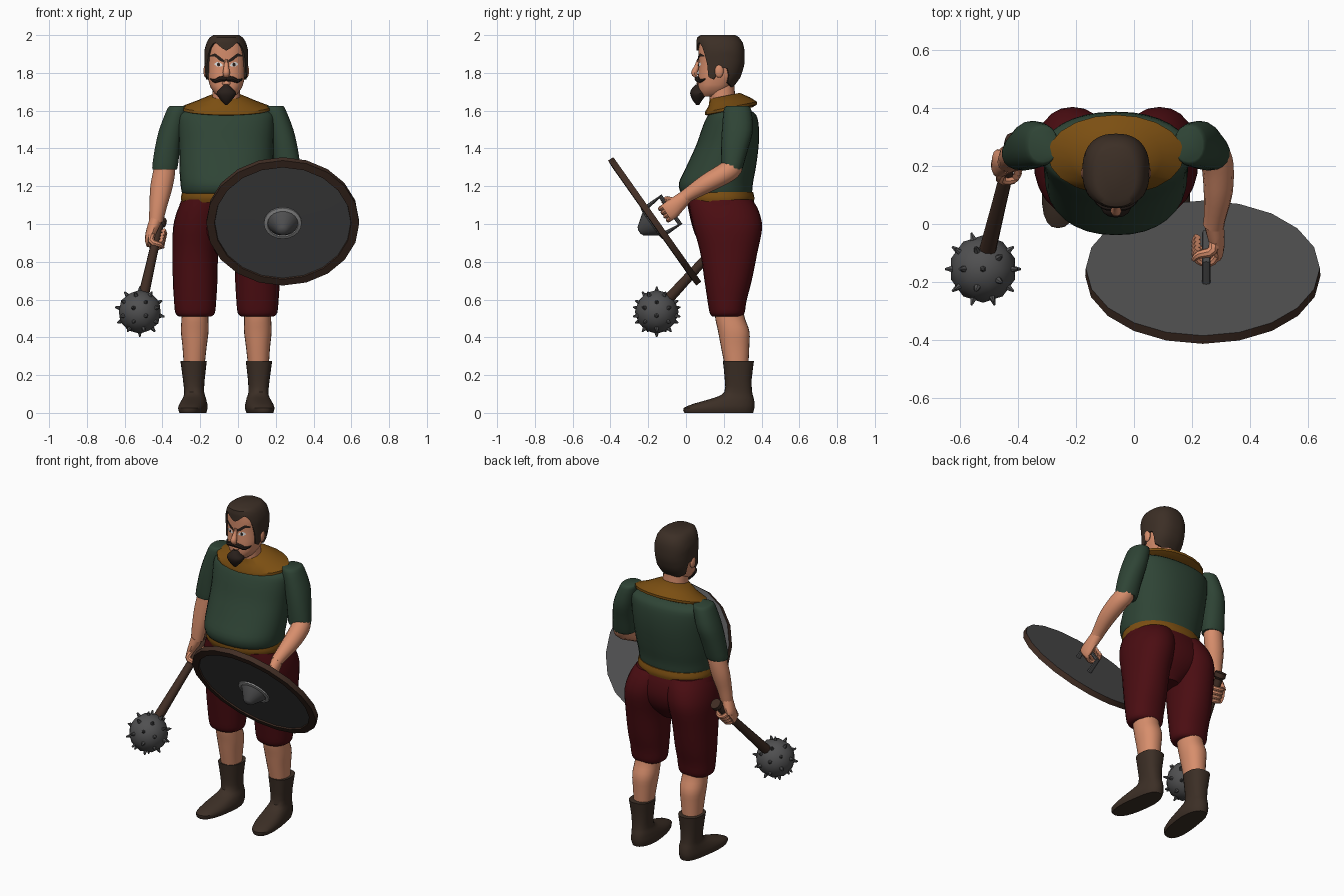
import bpy, bmesh, math
from mathutils import Vector as V

if "Cube" in bpy.data.objects:
    bpy.data.objects.remove(bpy.data.objects["Cube"])

CX = -0.062  # body centre line


def mat(name, *c):
    m = bpy.data.materials.new(name)
    m.diffuse_color = (*c, 1)
    m.use_nodes = True
    m.node_tree.nodes["Principled BSDF"].inputs["Base Color"].default_value = m.diffuse_color
    return m


SKIN = mat("skin", .68, .27, .15)
BROWN = mat("brown", .045, .028, .019)
DARK = mat("dark_brown", .022, .014, .011)
GREEN = mat("green_cloth", .028, .058, .036)
MUSTARD = mat("mustard_cloth", .2, .078, .006)
RED = mat("dark_red_cloth", .07, .004, .006)
GREY = mat("grey_metal", .08, .08, .082)
LIGHT = mat("light_metal", .35, .35, .35)
WOOD = mat("wood", .053, .027, .018)
WHITE = mat("eye_white", .75, .75, .75)


def finish(name, bm, mats):
    bmesh.ops.recalc_face_normals(bm, faces=bm.faces)
    me = bpy.data.meshes.new(name)
    bm.to_mesh(me)
    bm.free()
    for m in mats:
        me.materials.append(m)
    ob = bpy.data.objects.new(name, me)
    bpy.context.collection.objects.link(ob)
    return ob


def skin_rings(name, rings, mats, bands=None, caps=True):
    """Bridge equal-sized rings of points; bands gives a material per band."""
    bm = bmesh.new()
    vs = [[bm.verts.new(p) for p in r] for r in rings]
    n = len(vs[0])
    for i in range(len(vs) - 1):
        for j in range(n):
            k = (j + 1) % n
            f = bm.faces.new((vs[i][j], vs[i][k], vs[i + 1][k], vs[i + 1][j]))
            f.material_index = bands[i] if bands else 0
    if caps:
        for ring, b in ((vs[0], 0), (vs[-1], -1)):
            bm.faces.new(ring).material_index = bands[b] if bands else 0
    return finish(name, bm, mats)


def sample(rows, sub):
    """Catmull-Rom through rows of numbers."""
    out = []
    for i in range(len(rows) - 1):
        a, b, c, d = (rows[max(0, min(len(rows) - 1, i + k))] for k in (-1, 0, 1, 2))
        for s in range(sub):
            t = s / sub
            out.append([.5 * (2 * q + (r - p) * t + (2 * p - 5 * q + 4 * r - w) * t * t
                              + (3 * q - p - 3 * r + w) * t ** 3) for p, q, r, w in zip(a, b, c, d)])
    return out + [list(rows[-1])]


def oval(a, e):
    """Superellipse point, angle 0 faces the front."""
    s, c = math.sin(a), math.cos(a)
    return math.copysign(abs(s) ** (2 / e), s), -math.copysign(abs(c) ** (2 / e), c)


def body(name, secs, m, side=1, e=2.2, n=24, sub=3, slope=0, splay=0):
    """Stack of level sections: height, side offset, half width, front y, back y."""
    rings = []
    for z, d, rx, f, b in sample(secs, sub):
        r = []
        for j in range(n):
            u, v = oval(math.tau * j / n, e)
            y = (f + b) / 2 + v * (b - f) / 2
            r.append((CX + side * (d + u * rx + splay * max(0, .25 - y)), y, z + slope * (y - .24)))
        rings.append(r)
    return skin_rings(name, rings, [m])


def tube(name, pts, m, ref, n=12, sub=3):
    """Tube through points: x, y, z, radius along ref, radius across."""
    rows = sample(pts, sub)
    rings = []
    for i, (x, y, z, ra, rb) in enumerate(rows):
        t = (V(rows[min(i + 1, len(rows) - 1)][:3]) - V(rows[max(i - 1, 0)][:3])).normalized()
        X = (V(ref) - t * t.dot(V(ref))).normalized()
        Y = t.cross(X)
        rings.append([V((x, y, z)) + X * ra * math.cos(a) + Y * rb * math.sin(a)
                      for a in (math.tau * j / n for j in range(n))])
    return skin_rings(name, rings, [m])


def ellipsoid(name, c, r, m):
    bm = bmesh.new()
    bmesh.ops.create_uvsphere(bm, u_segments=14, v_segments=8, radius=1)
    for v in bm.verts:
        v.co = V(c) + V(v.co[i] * r[i] for i in range(3))
    return finish(name, bm, [m])


# Torso, belt, collar and neck
body("shirt", [(1.155, 0, .225, -.01, .345), (1.17, 0, .236, -.03, .35), (1.22, 0, .243, -.037, .355),
               (1.3, 0, .248, 0, .37), (1.42, 0, .25, .055, .385), (1.52, 0, .255, .09, .385),
               (1.58, 0, .25, .12, .37), (1.605, 0, .2, .16, .33)], GREEN, n=32)
body("belt", [(1.115, 0, .236, -.01, .358), (1.14, 0, .24, -.02, .362), (1.17, 0, .234, -.02, .355)],
     MUSTARD, n=32)
body("collar", [(1.595, 0, .2, .13, .35), (1.605, 0, .235, .1, .376), (1.62, 0, .235, .1, .376),
                (1.65, 0, .16, .12, .34), (1.685, 0, .09, .125, .285)], MUSTARD, e=2, sub=1, n=20, slope=.2)
body("neck", [(1.58, 0, .08, .13, .28), (1.66, 0, .074, .125, .262), (1.76, 0, .072, .12, .255)], SKIN)

# Breeches
body("hips", [(.84, 0, .06, .13, .29), (.92, 0, .18, .06, .355), (1.0, 0, .25, .03, .38),
              (1.08, 0, .253, .012, .372), (1.14, 0, .232, 0, .35)], RED, n=32)
for s, tag in ((-1, "right"), (1, "left")):
    body(tag + "_breeches_leg",
         [(.51, .165, .085, .14, .295), (.53, .165, .105, .125, .31), (.6, .165, .112, .113, .322),
          (.7, .165, .118, .098, .348), (.85, .163, .121, .075, .378), (.98, .15, .132, .04, .403),
          (1.07, .13, .13, .02, .385), (1.13, .11, .12, .01, .35)], RED, s)
    body(tag + "_calf", [(.25, .17, .055, .205, .33), (.35, .168, .064, .185, .335),
                         (.43, .167, .073, .17, .336), (.5, .166, .071, .155, .312),
                         (.56, .165, .07, .15, .3)], SKIN, s)
    body(tag + "_boot", [(0, .168, .066, -.008, .355), (.025, .168, .073, -.014, .362),
                         (.05, .168, .069, .045, .363), (.08, .168, .06, .15, .358),
                         (.11, .17, .053, .203, .35), (.18, .172, .058, .205, .348),
                         (.275, .173, .07, .195, .36)], BROWN, s, e=2.4, sub=2, splay=.12)
    body(tag + "_sleeve", [(1.625, .25, .05, .215, .33), (1.605, .258, .057, .2, .345),
                           (1.5, .29, .066, .19, .355), (1.4, .311, .068, .185, .33),
                           (1.3, .325, .068, .185, .302), (1.288, .325, .06, .19, .295)], GREEN, s, n=18)


# Hands gripping a rod: wrist w, grip centre g, rod axis a, palm side p
def hand(tag, w, g, a, p):
    w, g, a = V(w), V(g), V(a).normalized()
    p = (V(p) - a * a.dot(V(p))).normalized()
    f = a.cross(p)
    f = f if f.dot(g - w) > 0 else -f
    k = g + p * .04
    end = k + f * .025
    tube(tag + "_palm", [(*w, .036, .034), (*w.lerp(k, .5), .044, .03), (*k, .05, .022),
                         (*end, .046, .016)], SKIN, a)
    for i in range(4):
        o = g + a * (.036 - .024 * i)
        tube(f"{tag}_finger_{i + 1}", [(*(o + (p * math.cos(q) + f * math.sin(q)) * .038), .0135, .0135)
                                       for q in (.2, .9, 1.6, 2.4, 3.2, 3.8)], SKIN, a, n=8, sub=2)
    tube(tag + "_thumb", [(*w.lerp(k, .45), .02, .02), (*(g + a * .05 + p * .02 - f * .025), .018, .018),
                          (*(g + a * .06 - p * .025 - f * .015), .014, .014),
                          (*(g + a * .055 - p * .045 + f * .01), .008, .008)], SKIN, a, n=8)


# Mace in the right hand
BALL, END = V((-.52, -.155, .535)), V((-.41, .29, 1.02))
shaft = (BALL - END).normalized()
tube("right_forearm", [(-.385, .245, 1.34, .05, .05), (-.39, .245, 1.28, .058, .052),
                       (-.407, .235, 1.19, .058, .05), (-.422, .22, 1.1, .047, .042),
                       (-.432, .212, 1.03, .039, .036), (-.434, .21, 1.01, .036, .034)], SKIN, (1, 0, 0))
hand("right", (-.434, .21, 1.025), END.lerp(BALL, .19), shaft, (-1, 0, 0))
tube("mace_handle", [(*END.lerp(BALL, t), r, r) for t, r in
                     ((0, .034), (.04, .034), (.06, .022), (.5, .025), (.9, .03))], WOOD, (1, 0, 0), n=10, sub=1)
bm = bmesh.new()
bmesh.ops.create_icosphere(bm, subdivisions=2, radius=.116)
bmesh.ops.translate(bm, verts=bm.verts, vec=BALL)
finish("mace_ball", bm, [GREY])
ico, bm = bmesh.new(), bmesh.new()
bmesh.ops.create_icosphere(ico, subdivisions=1, radius=1)
for d in [v.co.normalized() for v in ico.verts] + [f.calc_center_median().normalized() for f in ico.faces]:
    r = bmesh.ops.create_cone(bm, cap_ends=True, segments=6, radius1=.014, radius2=.004, depth=.03)
    q = d.to_track_quat('Z', 'Y')
    for v in r["verts"]:
        v.co = BALL + d * .118 + q @ v.co
ico.free()
finish("mace_spikes", bm, [GREY])

# Shield, turned on a lathe around its tilted axis
C = V((.237, -.165, 1.015))
out, up, side = V((0, -.817, -.577)), V((0, -.577, .817)), V((1, 0, 0))
prof = [(.002, -.016), (.403, -.016), (.405, .017), (.362, .02), (.36, .012), (.1, .014),
        (.1, .022), (.082, .026), (.08, .02), (.028, .092), (.012, .1)]
skin_rings("shield", [[C + out * h + (side * math.cos(a) + up * math.sin(a)) * r
                       for a in (math.tau * j / 20 for j in range(20))] for r, h in prof],
           [GREY, WOOD, LIGHT], [0, 1, 1, 1, 0, 2, 2, 2, 0, 0])
G = C - out * .1 + side * .012
tube("shield_grip", [(*(G + up * u - out * h), .015, .012) for u, h in
                     ((.085, -.09), (.09, 0), (-.09, 0), (-.085, -.09))], GREY, side, n=8, sub=1)
tube("left_forearm", [(.262, .25, 1.35, .05, .05), (.275, .245, 1.3, .055, .055),
                      (.288, .2, 1.265, .055, .055), (.29, .11, 1.215, .05, .05),
                      (.278, .02, 1.16, .038, .038), (.274, -.005, 1.143, .037, .036)], SKIN, (1, 0, 0))
hand("left", (.275, 0, 1.145), G, up, (1, 0, 0))

# Head: height, half width, front y, back y
HEAD = [(1.675, .04, .085, .18), (1.69, .06, .07, .21), (1.725, .085, .064, .24), (1.78, .1, .064, .28),
        (1.85, .104, .068, .3), (1.92, .105, .066, .3), (1.965, .092, .066, .288), (1.988, .076, .07, .27)]
E = 2.4


def section(z):
    z = max(HEAD[0][0], min(HEAD[-1][0], z))
    for a, b in zip(HEAD, HEAD[1:]):
        if z <= b[0]:
            t = (z - a[0]) / (b[0] - a[0])
            return [p + (q - p) * t for p, q in zip(a, b)][1:]


def head_point(z, a, off=0):
    rx, f, b = section(z)
    u, v = oval(a, E)
    return V((CX + u * (rx + off), (f + b) / 2 + v * ((b - f) / 2 + off), z))


def face_y(x, z):
    rx, f, b = section(z)
    return (f + b) / 2 - (b - f) / 2 * max(0, 1 - min(1, abs(x) / rx) ** E) ** (1 / E)


N = 48
ang = [math.tau * j / N for j in range(N)]
skin_rings("head", [[head_point(z, a) for a in ang] for z in [1.675 + .0155 * i for i in range(21)]], [SKIN])

# Hair cap with widow's peak, receding temples and sideburns
LINE = [(0, 1.918), (28, 1.962), (42, 1.95), (56, 1.88), (68, 1.775), (84, 1.765), (92, 1.83),
        (108, 1.82), (118, 1.75), (150, 1.725), (180, 1.722)]


def hairline(a):
    d = math.degrees(a)
    d = min(d, 360 - d)
    for p, q in zip(LINE, LINE[1:]):
        if d <= q[0] + 1e-6:
            return p[1] + (q[1] - p[1]) * (d - p[0]) / (q[0] - p[0])


rows = [(0, -.008)] + [(i / 10, .011) for i in range(11)]
hair = [[head_point(hairline(a) + (1.988 - hairline(a)) * t, a, o) for a in ang] for t, o in rows]
hair.append([head_point(1.988, a, -.008) + V((0, 0, .012)) for a in ang])
skin_rings("hair", hair, [BROWN])


# Thin face details laid on the head: columns of x, top z, bottom z
def plate(name, cols, m, s=1, off=.004):
    bm = bmesh.new()
    vs = [[bm.verts.new((CX + s * x, face_y(x, z) - off, z)) for z in zz] for x, *zz in cols]
    for a, b in zip(vs, vs[1:]):
        bm.faces.new((a[0], b[0], b[1], a[1]))
    return finish(name, bm, [m])


for s, tag in ((-1, "right"), (1, "left")):
    plate(tag + "_eye", [(.02, 1.842, 1.838), (.03, 1.853, 1.833), (.05, 1.858, 1.834), (.063, 1.848, 1.844)],
          WHITE, s)
    plate(tag + "_pupil", [(.034, 1.85, 1.838), (.04, 1.855, 1.834), (.048, 1.85, 1.838)], DARK, s, .006)
    plate(tag + "_brow", [(.012, 1.868, 1.855), (.035, 1.886, 1.865), (.06, 1.904, 1.886),
                          (.085, 1.893, 1.886)], DARK, s, .007)
    tube(tag + "_moustache", [(CX + s * x, face_y(x, z) - .006, z, r, r) for x, z, r in
                              ((0, 1.768, .012), (.03, 1.768, .014), (.06, 1.757, .01), (.085, 1.768, .003))],
         DARK, (0, 1, 0), n=8)
    ellipsoid(tag + "_ear", (CX + s * .108, .175, 1.81), (.013, .024, .036), SKIN)
tube("nose", [(CX, .068, 1.87, .008, .01), (CX, .056, 1.83, .014, .014), (CX, .044, 1.8, .019, .018),
              (CX, .055, 1.782, .014, .012)], SKIN, (1, 0, 0), n=10)
body("mouth", [(1.738, 0, .018, .058, .08), (1.746, 0, .026, .056, .08), (1.752, 0, .018, .058, .08)], SKIN, n=10)
body("goatee", [(1.63, 0, .006, .055, .07), (1.655, 0, .03, .035, .085), (1.69, 0, .053, .022, .11),
                (1.715, 0, .035, .03, .1), (1.738, 0, .012, .05, .08)], DARK, n=14)

# Smooth shading that keeps sharp edges
bpy.ops.object.select_all(action='SELECT')
bpy.context.view_layer.objects.active = bpy.data.objects["shirt"]
bpy.ops.object.shade_smooth_by_angle(angle=math.radians(38))
